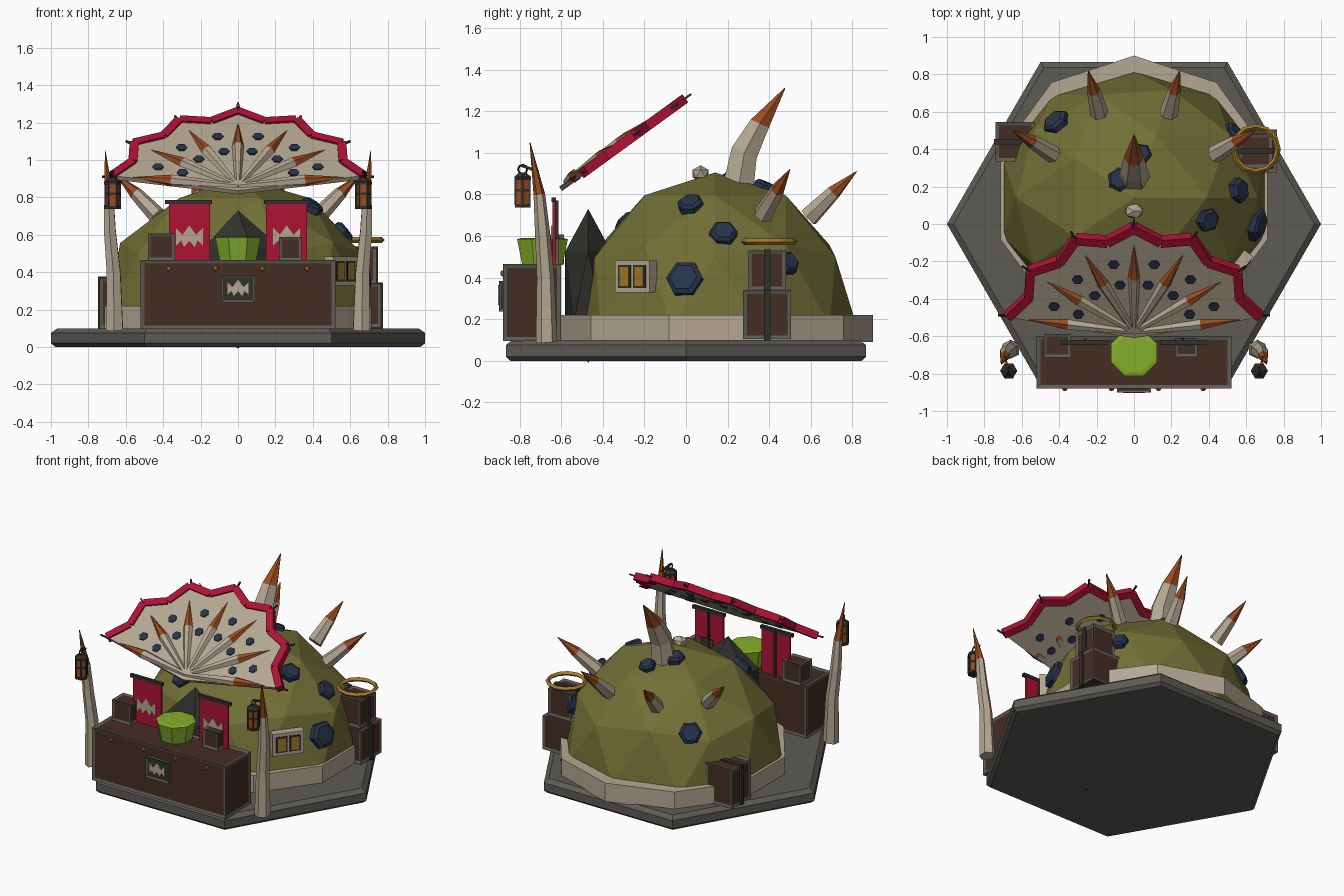
import bpy, bmesh
from math import pi, sin, cos, radians
from mathutils import Matrix, Vector

cube = bpy.data.objects.get("Cube")
if cube:
    bpy.data.objects.remove(cube, do_unlink=True)


def material(name, r, g, b):
    m = bpy.data.materials.new(name)
    m.use_nodes = True
    m.diffuse_color = (r, g, b, 1)
    m.node_tree.nodes["Principled BSDF"].inputs["Base Color"].default_value = (r, g, b, 1)
    return m


OLIVE = material("olive hide", .17, .16, .037)
STONE = material("grey stone", .11, .105, .09)
BONE = material("cream bone", .46, .39, .29)
RUST = material("rust orange", .32, .075, .015)
RED = material("crimson cloth", .42, .006, .035)
NAVY = material("navy scale", .02, .034, .07)
BROWN = material("dark brown wood", .06, .026, .018)
LIME = material("lime green", .24, .43, .025)
GOLD = material("gold", .36, .2, .02)
DARK = material("charcoal", .03, .031, .024)
I = Matrix.Identity(4)


def finish(name, bm, mats, matrix=I):
    bmesh.ops.recalc_face_normals(bm, faces=bm.faces[:])
    me = bpy.data.meshes.new(name)
    bm.to_mesh(me)
    bm.free()
    for m in mats:
        me.materials.append(m)
    ob = bpy.data.objects.new(name, me)
    ob.matrix_world = matrix
    bpy.context.collection.objects.link(ob)
    return ob


def facing(pos, direction):
    """Frame at pos whose z axis points along direction."""
    q = Vector(direction).to_track_quat('Z', 'Y')
    return Matrix.Translation(pos) @ q.to_matrix().to_4x4()


def skin(name, rings, mats, tip_from=99, caps=True, matrix=I):
    """Join rings of points; side faces from ring tip_from use the second colour."""
    bm = bmesh.new()
    loops = [[bm.verts.new(p) for p in ring] for ring in rings]
    n = len(loops[0])
    for k in range(len(loops) - 1):
        for i in range(n):
            j = (i + 1) % n
            f = bm.faces.new((loops[k][i], loops[k][j], loops[k + 1][j], loops[k + 1][i]))
            f.material_index = int(k >= tip_from)
    if caps:
        bm.faces.new(loops[0])
        bm.faces.new(loops[-1]).material_index = int(tip_from < 99)
    return finish(name, bm, mats, matrix)


def lathe(name, mat, n, profile, matrix=I, phase=0, caps=True):
    rings = [[(r * cos(phase + 2 * pi * i / n), r * sin(phase + 2 * pi * i / n), z)
              for i in range(n)] for r, z in profile]
    return skin(name, rings, [mat], caps=caps, matrix=matrix)


def horn(name, path, radii, tip_from, matrix=I, n=6):
    d = Vector(path[-1]) - Vector(path[0])
    rings = []
    for p, r in zip(path, radii):
        f = facing(p, d)
        rings.append([f @ Vector((r * cos(2 * pi * i / n), r * sin(2 * pi * i / n), 0))
                      for i in range(n)])
    return skin(name, rings, [BONE, RUST], tip_from, matrix=matrix)


def box(name, pos, size, mat, matrix=I, frame=0):
    bm = bmesh.new()
    bmesh.ops.create_cube(bm, size=1, matrix=Matrix.Translation(pos) @ Matrix.Diagonal((*size, 1)))
    if frame:
        new = bmesh.ops.inset_individual(bm, faces=bm.faces[:], thickness=frame, depth=-.006)
        for f in new["faces"]:
            f.material_index = 1
    return finish(name, bm, [mat, STONE], matrix)


def bar(name, p, q, w, mat, matrix=I):
    p, q = Vector(p), Vector(q)
    return lathe(name, mat, 4, [(w * .71, 0), (w * .71, (q - p).length)],
                 matrix @ facing(p, q - p), pi / 4)


def plate(name, outline, thick, mat, matrix=I):
    bm = bmesh.new()
    f = bm.faces.new([bm.verts.new((x, y, -thick / 2)) for x, y in outline])
    ext = bmesh.ops.extrude_face_region(bm, geom=[f])
    top = [v for v in ext["geom"] if isinstance(v, bmesh.types.BMVert)]
    bmesh.ops.translate(bm, verts=top, vec=(0, 0, thick))
    return finish(name, bm, [mat], matrix)


def ball(name, pos, scale, mat, level=1, cut=None):
    bm = bmesh.new()
    bmesh.ops.create_icosphere(bm, subdivisions=level, radius=1,
                               matrix=Matrix.Translation(pos) @ Matrix.Diagonal((*scale, 1)))
    if cut is not None:
        bmesh.ops.bisect_plane(bm, geom=bm.verts[:] + bm.edges[:] + bm.faces[:],
                               plane_co=(0, 0, cut), plane_no=(0, 0, -1), clear_outer=True)
    return finish(name, bm, [mat])


def torus(name, pos, major, minor, mat, segs, rot=(0, 0, 0)):
    bpy.ops.mesh.primitive_torus_add(location=pos, rotation=rot, major_radius=major,
                                     minor_radius=minor, major_segments=segs, minor_segments=4)
    bpy.context.object.name = name
    bpy.context.object.data.materials.append(mat)


# Ground slab, foundation ring and domed hut
lathe("base_slab", STONE, 6, [(.975, 0), (1, .02), (1, .075), (.965, .1)])
lathe("foundation_ring", BONE, 10, [(.75, .09), (.75, .22), (.66, .22), (.66, .09)],
      Matrix.Translation((0, .15, 0)), pi / 2, caps=False)
C, R = Vector((0, .14, .17)), Vector((.74, .68, .735))
ball("dome", C, R, OLIVE, 2, cut=.03)
ball("dark_porch", (0, -.47, .36), (.26, .13, .37), DARK)
ball("top_knob", (0, .07, .9), (.055, .045, .04), BONE)

# Scales set into the dome: position and size
for x, y, z, r in [(-.42, .55, .55, .075), (-.08, .24, .89, .065), (.04, .38, .85, .055),
                   (.55, .5, .48, .06), (.57, .18, .62, .068), (.4, .02, .76, .065),
                   (.68, -.01, .4, .09), (-.25, -.3, .68, .07)]:
    d = Vector((x, y, z)) - C
    k = Vector((d.x / R.x, d.y / R.y, d.z / R.z)).length
    n = Vector((d.x / R.x ** 2, d.y / R.y ** 2, d.z / R.z ** 2))
    lathe("dome_scale", NAVY, 6, [(r, -.04), (r, .006), (r * .75, .02)], facing(C + d * (.98 / k), n))

# Horns on the dome
horn("crown_horn", [(0, .25, .82), (0, .28, 1.0), (0, .355, 1.14), (0, .475, 1.31)],
     [.09, .075, .055, .003], 2)
for s in (-1, 1):
    horn("side_horn", [(s * .43, .37, .7), (s * .545, .44, .82), (s * .65, .5, .92)],
         [.048, .036, .002], 1)
    horn("back_horn", [(s * .185, .59, .69), (s * .215, .71, .81), (s * .245, .82, .91)],
         [.05, .036, .002], 1)

# Window
W = facing((.55, -.24, .405), (.79, -.61, 0))
box("window_frame", (0, 0, 0), (.21, .155, .06), BONE, W)
for s in (-1, 1):
    box("pane_surround", (s * .045, 0, .03), (.075, .11, .008), DARK, W)
    box("window_pane", (s * .045, 0, .033), (.054, .09, .009), GOLD, W)

# Counter with studs and emblem
box("counter", (0, -.74, .28), (1.04, .28, .37), BROWN, frame=.028)
for x in (-.37, -.12, .13, .37):
    ball("counter_stud", (x, -.882, .42), (.016, .012, .016), GOLD)
CREST = [(-.5, -.3), (-.5, .35), (-.25, .1), (0, .45), (.25, .1), (.5, .35), (.5, -.3),
         (.3, -.1), (.2, -.35), (0, -.12), (-.2, -.35), (-.3, -.1)]


def crest(x, y, z, w):
    plate("emblem", [(a * w, b * w) for a, b in CREST], .008, BONE, facing((x, y, z), (0, -1, 0)))


box("emblem_board", (0, -.885, .31), (.18, .03, .145), DARK, frame=.015)
crest(0, -.9, .31, .12)

# Goods on the counter
lathe("lime_bowl", LIME, 8, [(.105, .46), (.132, .585), (.11, .59)],
      Matrix.Translation((0, -.69, 0)), pi / 8)
box("counter_crate_right", (-.41, -.65, .535), (.145, .125, .145), BROWN, frame=.022)
box("counter_crate_left", (.28, -.66, .525), (.12, .1, .125), BROWN, frame=.02)
for s in (-1, 1):
    box("banner", (s * .26, -.635, .615), (.22, .014, .31), RED)
    bar("banner_rail", (s * .14, -.635, .775), (s * .39, -.635, .775), .022, DARK)
    bar("banner_pole", (s * .26, -.62, .46), (s * .26, -.62, .77), .014, DARK)
    crest(s * .26, -.645, .585, .145)

# Crates beside the hut, with straps
for x, y, z, w, h in [(.65, .39, .222, .23, .235), (.65, .39, .435, .18, .19),
                      (-.635, .44, .235, .21, .27)]:
    box("side_crate", (x, y, z), (w, w, h), BROWN, frame=.025)
    box("crate_strap", (x, y, z), (w + .018, .03, h + .012), DARK)
torus("gold_hoop", (.65, .4, .572), .12, .015, GOLD, 12)

# Fan canopy with ribs, spots and zigzag border
F = Matrix.Translation((0, -.57, .85)) @ Matrix.Rotation(radians(36), 4, 'X')
STEP = radians(27.3)


def polar(a, r, z=0):
    return (r * sin(a), r * cos(a), z)


zigzag = [polar((i / 2 - 3) * STEP, .68 if i % 2 == 0 else .605) for i in range(13)]
plate("fan_canopy", [(0, -.04)] + [p[:2] for p in zigzag], .025, BONE, F)
for p, q in zip(zigzag, zigzag[1:]):
    bar("fan_border", p, q, .048, RED, F)
for i in range(-3, 4):
    a = i * STEP
    horn("fan_rib", [polar(a, r, .012) for r in (0, .36, .57)], [.014, .032, .002], 1, F)
    bar("fan_thorn", polar(a, .67), polar(a, .735), .01, DARK, F)
for i in range(6):
    a = (i - 2.5) * STEP
    for r in (.32, .46):
        lathe("fan_spot", NAVY, 6, [(.03, -.02), (.03, .02)], F @ Matrix.Translation(polar(a, r)))

# Horn posts carrying lanterns
for s in (-1, 1):
    horn("lantern_post", [(s * .66, -.67, .09), (s * .665, -.675, .4), (s * .685, -.69, .62),
                          (s * .69, -.705, .8), (s * .71, -.75, 1.05)],
         [.052, .042, .036, .028, .002], 3)
    x, y = s * .67, -.785
    L = Matrix.Translation((x, y, .82))
    lathe("lantern_glass", RUST, 6, [(.037, -.07), (.037, .06)], L)
    lathe("lantern_foot", DARK, 6, [(.044, -.082), (.044, -.066)], L)
    lathe("lantern_band", DARK, 6, [(.041, -.007), (.041, .005)], L)
    lathe("lantern_cap", DARK, 6, [(.046, .05), (.046, .064), (.02, .085)], L)
    for i in range(6):
        px, py = .039 * cos(i * pi / 3), .039 * sin(i * pi / 3)
        bar("lantern_bar", (px, py, -.07), (px, py, .055), .009, DARK, L)
    torus("lantern_ring", (x, y, .92), .022, .005, DARK, 8, (0, pi / 2, 0))
    bar("lantern_arm", (x, y - .005, .938), (s * .69, -.71, .91), .012, DARK)
